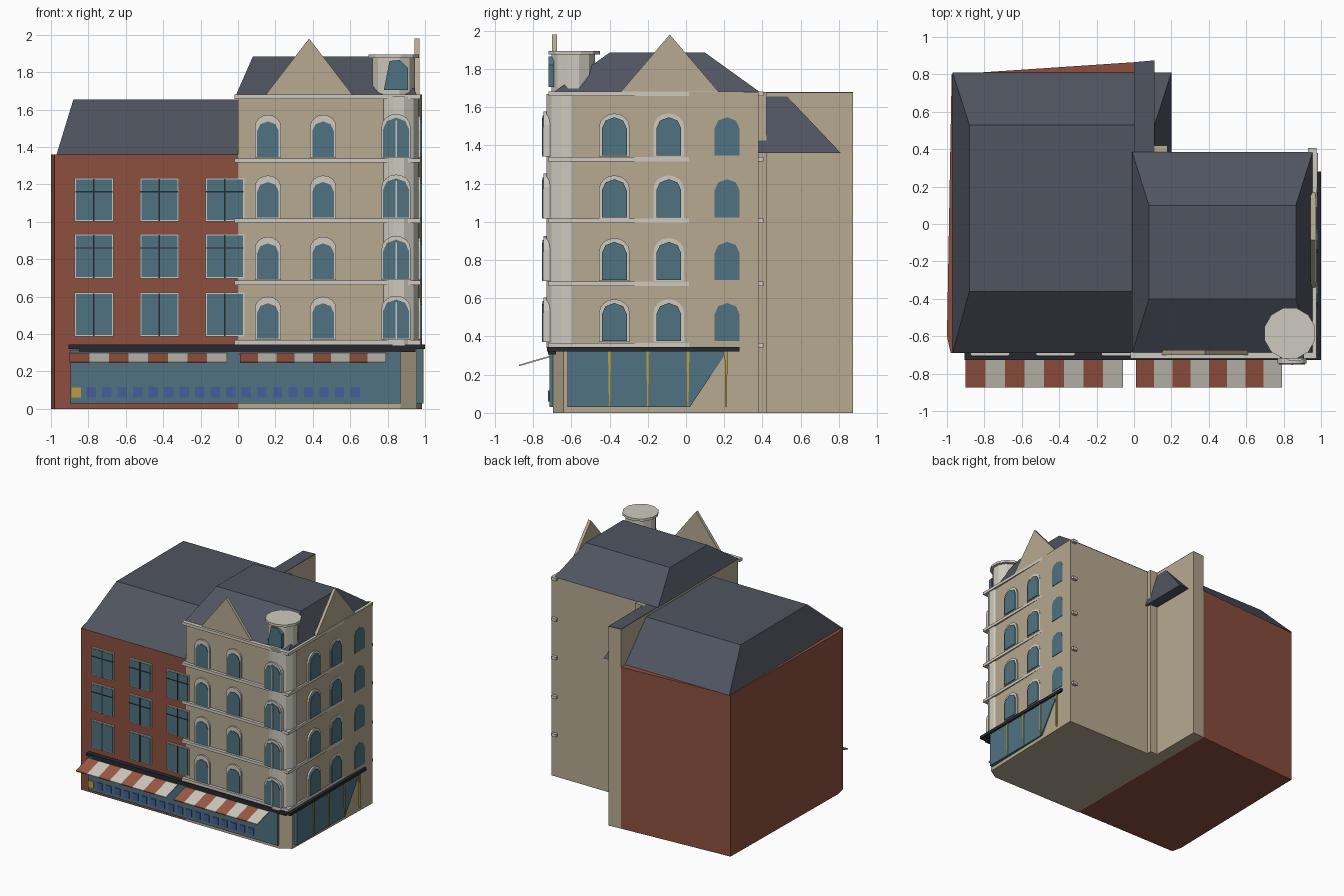
import bpy, bmesh
from math import sin, cos, pi

if "Cube" in bpy.data.objects:
    bpy.data.objects.remove(bpy.data.objects["Cube"])

def mat(name, r, g, b):
    m = bpy.data.materials.new(name)
    m.diffuse_color = (r, g, b, 1)
    m.use_nodes = True
    m.node_tree.nodes["Principled BSDF"].inputs["Base Color"].default_value = m.diffuse_color
    return m

BRICK = mat("brick", .27, .08, .05)
STONE = mat("stone", .47, .40, .28)
SLATE = mat("slate", .08, .09, .115)
GLASS = mat("glass", .08, .17, .22)
TRIM = mat("trim", .62, .59, .52)
DARK = mat("dark", .02, .022, .028)
BLUE = mat("blue", .06, .11, .32)
GOLD = mat("gold", .5, .34, .05)
CANVAS_RED = mat("canvas_red", .34, .10, .06)

def finish(name, bm, m):
    bmesh.ops.recalc_face_normals(bm, faces=bm.faces)
    me = bpy.data.meshes.new(name)
    bm.to_mesh(me)
    bm.free()
    me.materials.append(m)
    ob = bpy.data.objects.new(name, me)
    bpy.context.collection.objects.link(ob)
    return ob

def loft(name, lower, upper, m):
    """Solid between two matching loops of 3D points."""
    bm = bmesh.new()
    a = [bm.verts.new(p) for p in lower]
    b = [bm.verts.new(p) for p in upper]
    n = len(a)
    bm.faces.new(a)
    bm.faces.new(b)
    for i in range(n):
        j = (i + 1) % n
        bm.faces.new((a[i], a[j], b[j], b[i]))
    return finish(name, bm, m)

def prism(name, pts, axis, lo, hi, m):
    """Extrude a 2D outline along an axis."""
    at = {"x": lambda p, d: (d, p[0], p[1]),
          "y": lambda p, d: (p[0], d, p[1]),
          "z": lambda p, d: (p[0], p[1], d)}[axis]
    return loft(name, [at(p, lo) for p in pts], [at(p, hi) for p in pts], m)

def rect(x0, x1, y0, y1):
    return [(x0, y0), (x1, y0), (x1, y1), (x0, y1)]

def box(name, x0, x1, y0, y1, z0, z1, m):
    return prism(name, rect(x0, x1, y0, y1), "z", z0, z1, m)

def mansard(name, eave, z0, ridge, z1):
    loft(name, [(x, y, z0) for x, y in rect(*eave)],
         [(x, y, z1) for x, y in rect(*ridge)], SLATE)

def arch(c, z, w, h, n):
    """Upright outline with a rounded head."""
    r = w / 2
    rise = r * .9
    return [(c - r, z), (c + r, z)] + [
        (c + r * cos(pi * i / n), z + h - rise + rise * sin(pi * i / n)) for i in range(n + 1)]

def drum(name, x, y, r, z0, z1, m, n=12):
    pts = [(x + r * cos(2 * pi * (i + .5) / n), y + r * sin(2 * pi * (i + .5) / n)) for i in range(n)]
    return prism(name, pts, "z", z0, z1, m)

# Main masses
prism("brick_block", [(-.98, -.69), (0, -.69), (0, .865), (-.975, .8), (-1, -.6)], "z", 0, 1.36, BRICK)
prism("party_wall", [(0, .3), (.11, .3), (.11, .875), (0, .865)], "z", 0, 1.675, STONE)
prism("party_wall_cap", [(0, .38), (.11, .38), (.11, .875), (0, .865)], "z", 1.675, 1.68, SLATE)
box("back_pilaster", .1, .18, .36, .42, 0, 1.68, STONE)
prism("stone_tower", [(0, -.695), (.87, -.695), (.957, -.64), (.985, .38), (0, .38)], "z", 0, 1.68, STONE)

# Roofs and gables
mansard("brick_roof", (-.97, .2, -.69, .81), 1.36, (-.88, .11, -.36, .53), 1.655)
mansard("tower_roof", (-.01, .955, -.69, .385), 1.68, (.08, .865, -.4, .1), 1.885)
prism("front_gable", [(.14, 1.67), (.62, 1.67), (.38, 1.98)], "y", -.70, -.675, STONE)
prism("side_gable", [(-.35, 1.67), (.18, 1.67), (-.085, 1.98)], "x", .945, .97, STONE)

# Corner turret
drum("turret_shaft", .86, -.625, .11, .34, 1.67, TRIM)
drum("turret_top", .833, -.59, .118, 1.67, 1.88, TRIM)
drum("turret_cap", .833, -.585, .14, 1.875, 1.895, TRIM)
prism("turret_top_window", [(.78, 1.705), (.91, 1.705), (.91, 1.82), (.865, 1.865), (.81, 1.86)],
      "y", -.72, -.69, GLASS)

# Stone cornices
for z in (.355, .675, 1.005, 1.328, 1.67):
    box("front_cornice", -.02, .975, -.72, -.685, z - .012, z + .012, TRIM)
    box("side_cornice", .93, .975, -.72, .405, z - .012, z + .012, TRIM)

# Arched windows on the tower
for z in (.37, .69, 1.018, 1.342):
    for c in (.16, .455):
        prism("front_arch_frame", arch(c, z, .14, .23, 8), "y", -.708, -.68, TRIM)
        prism("front_arch_pane", arch(c, z + .005, .115, .19, 4), "y", -.713, -.68, GLASS)
    prism("turret_frame", arch(.845, z, .155, .235, 8), "y", -.745, -.70, TRIM)
    prism("turret_pane", arch(.845, z + .005, .14, .21, 4), "y", -.75, -.70, GLASS)
    box("turret_mullion", .841, .849, -.753, -.74, z, z + .2, TRIM)
    for c in (-.375, -.09, .215):
        prism("side_arch_frame", arch(c, z, .16, .225, 8), "x", .94, .977, TRIM)
        prism("side_arch_pane", arch(c, z + .005, .13, .2, 4), "x", .94, .985, GLASS)

# Sash windows on the brick block
for z0, z1 in ((.39, .617), (.70, .93), (1.005, 1.23)):
    for c in (-.77, -.42, -.07):
        box("sash_frame", c - .104, c + .104, -.702, -.68, z0 - .004, z1 + .004, TRIM)
        box("sash_pane", c - .096, c + .096, -.706, -.68, z0 + .004, z1 - .004, GLASS)
        box("sash_mullion", c - .004, c + .004, -.709, -.69, z0, z1, DARK)
        if z0 > .5:
            box("sash_transom", c - .1, c + .1, -.709, -.69, z1 - .073, z1 - .066, DARK)

# Front shopfront
box("front_shop_glass", -.895, .87, -.715, -.68, .03, .315, GLASS)
box("front_fascia", -.905, 1.0, -.728, -.68, .32, .343, DARK)
box("fascia_strip", -.85, .95, -.722, -.68, .305, .322, DARK)
box("gold_panel", -.89, -.84, -.722, -.70, .06, .115, GOLD)
for i in range(18):
    x = -.785 + i * .083
    if x < .65:
        box("blue_panel", x - .025, x + .025, -.722, -.70, .06, .118, BLUE)

# Side shopfront
prism("side_shop_glass", [(-.62, .03), (.02, .03), (.22, .33), (-.62, .33)], "x", .94, .986, GLASS)
box("side_fascia", .95, 1.0, -.728, .28, .32, .345, DARK)
for y in (-.4, -.2, .01, .21):
    prism("gold_mullion", [(y - .003, .03), (y + .003, .03), (y + .008, .325), (y - .008, .325)],
          "x", .96, .992, GOLD)

# Striped awnings
for x0, x1 in ((-.9, -.06), (.01, .79)):
    w = (x1 - x0) / 8
    for i in range(8):
        a = x0 + i * w
        prism("awning_stripe", [(-.71, .292), (-.71, .30), (-.873, .252), (-.873, .244)],
              "x", a, a + w, TRIM if i % 2 else CANVAS_RED)
